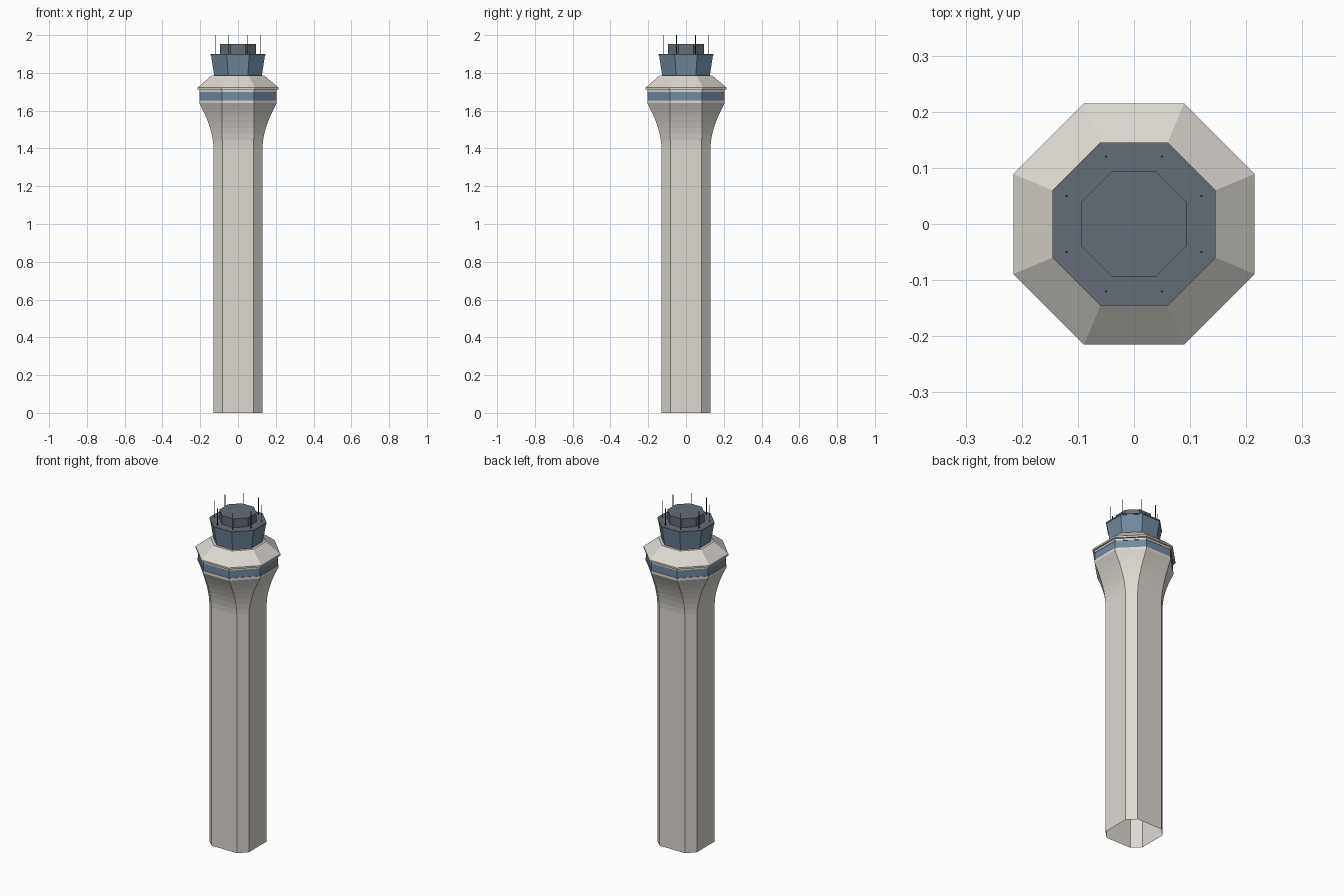
import bpy, bmesh, math

if "Cube" in bpy.data.objects:
    bpy.data.objects.remove(bpy.data.objects["Cube"])

T = math.tan(math.pi / 8)


def material(name, rgb):
    m = bpy.data.materials.new(name)
    m.diffuse_color = (*rgb, 1)
    m.use_nodes = True
    m.node_tree.nodes["Principled BSDF"].inputs["Base Color"].default_value = m.diffuse_color
    return m


concrete = material("concrete", (0.72, 0.69, 0.64))
glass = material("blue_glass", (0.17, 0.25, 0.34))
dark = material("dark_roof", (0.13, 0.15, 0.18))
black = material("antenna_metal", (0.03, 0.03, 0.03))


def loft(name, rings, mat, top=False, bottom=False):
    """Stack of eight-sided rings: (half width, z, optional half length of the flat sides)."""
    bm = bmesh.new()
    loops = []
    for ring in rings:
        a, z = ring[:2]
        b = ring[2] if len(ring) > 2 else a * T
        pts = [(a, -b), (a, b), (b, a), (-b, a), (-a, b), (-a, -b), (-b, -a), (b, -a)]
        loops.append([bm.verts.new((x, y, z)) for x, y in pts])
    for lo, hi in zip(loops, loops[1:]):
        for i in range(8):
            j = (i + 1) % 8
            bm.faces.new((lo[i], lo[j], hi[j], hi[i]))
    if top:
        bm.faces.new(loops[-1])
    if bottom:
        bm.faces.new(loops[0][::-1])
    me = bpy.data.meshes.new(name)
    bm.to_mesh(me)
    bm.free()
    me.materials.append(mat)
    ob = bpy.data.objects.new(name, me)
    bpy.context.collection.objects.link(ob)
    return ob


# Chamfered square shaft with panel seams, open at the bottom
loft("shaft", [(0.13, 1.41 * i / 8, 0.083) for i in range(9)], concrete)

# Concave flare turning the shaft into a regular octagon
flare = []
for i in range(8):
    t = i / 7
    flare.append((0.13 + 0.075 * t ** 1.7, 1.41 + 0.23 * t, 0.083 + 0.002 * t))
loft("flare", flare, concrete)

# Lower observation band: sill, window strip, head trim
loft("band_sill", [(0.205, 1.64), (0.205, 1.655)], concrete)
loft("band_window", [(0.205, 1.655), (0.203, 1.655), (0.203, 1.70), (0.205, 1.70)], glass)
loft("band_head", [(0.205, 1.70), (0.205, 1.712)], concrete)

# Overhanging rim and sloping skirt roof
loft("skirt_roof", [(0.205, 1.712), (0.215, 1.712), (0.215, 1.722),
                    (0.14, 1.785), (0.12, 1.785)], concrete, top=True)

# Control cab leaning outwards, with its roof and equipment drum
loft("cab_glass", [(0.126, 1.785), (0.143, 1.895)], glass)
loft("cab_roof", [(0.145, 1.893), (0.145, 1.90)], dark, top=True, bottom=True)
loft("roof_drum", [(0.094, 1.90), (0.094, 1.952)], dark, top=True)

# Thin antennas at the eight roof corners
for i in range(8):
    ang = math.pi / 8 + i * math.pi / 4
    bpy.ops.mesh.primitive_cylinder_add(
        vertices=6, radius=0.002, depth=0.1,
        location=(0.13 * math.cos(ang), 0.13 * math.sin(ang), 1.95))
    ob = bpy.context.object
    ob.name = f"antenna_{i + 1}"
    ob.data.materials.append(black)
